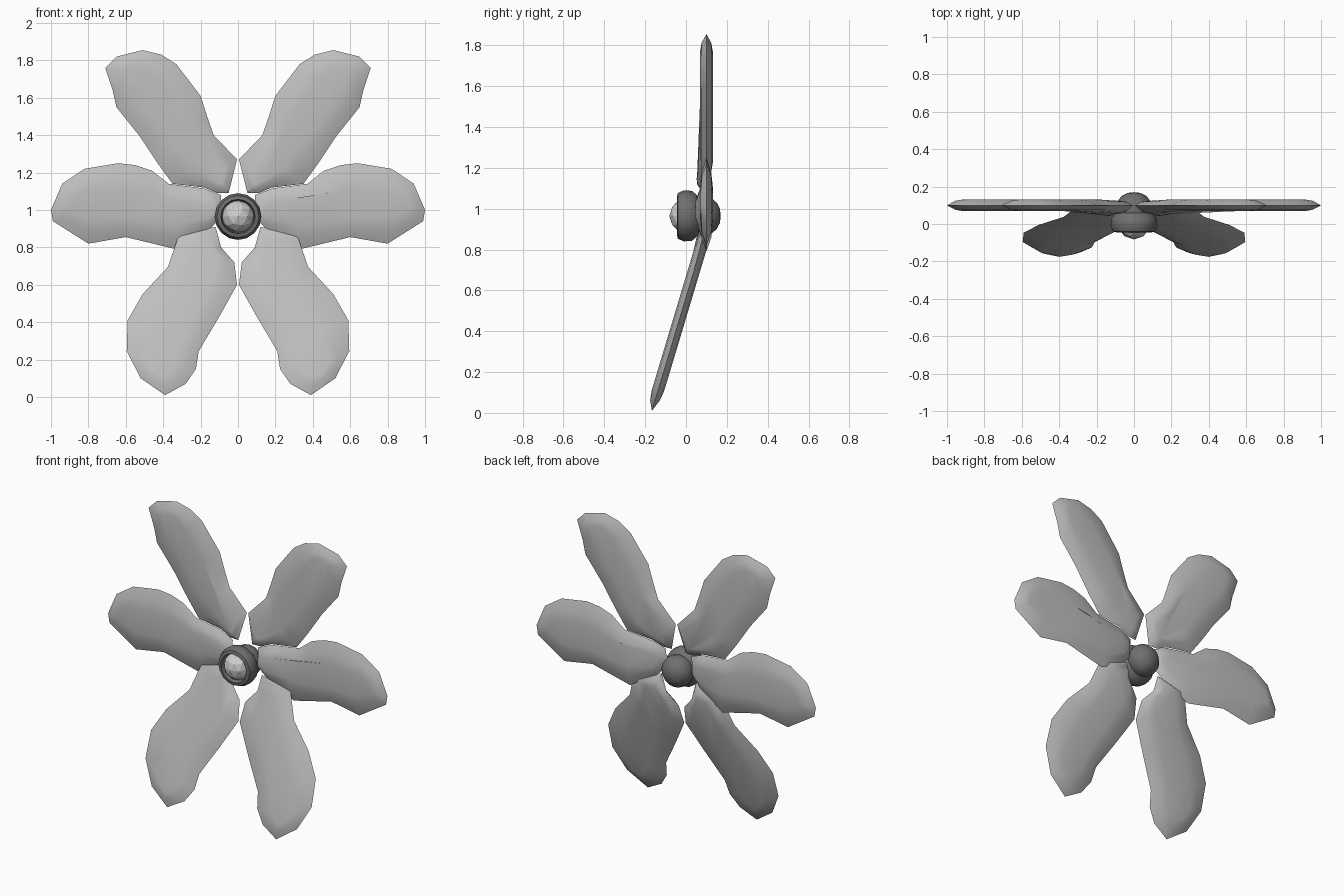
import bpy, bmesh, math
from mathutils import Vector

if "Cube" in bpy.data.objects:
    bpy.data.objects.remove(bpy.data.objects["Cube"])


def material(name, v):
    m = bpy.data.materials.new(name)
    m.diffuse_color = (v, v, v, 1)
    m.use_nodes = True
    m.node_tree.nodes["Principled BSDF"].inputs["Base Color"].default_value = m.diffuse_color
    return m


PETAL = material("petal light grey", 0.52)
DARK = material("calyx dark grey", 0.16)
BALL = material("centre pale grey", 0.62)
CZ = 0.965  # height of the flower centre


def finish(bm, name, mat, smooth=None):
    bmesh.ops.recalc_face_normals(bm, faces=bm.faces)
    me = bpy.data.meshes.new(name)
    bm.to_mesh(me)
    bm.free()
    me.materials.append(mat)
    ob = bpy.data.objects.new(name, me)
    bpy.context.collection.objects.link(ob)
    if smooth:
        bpy.ops.object.select_all(action='DESELECT')
        ob.select_set(True)
        bpy.context.view_layer.objects.active = ob
        bpy.ops.object.shade_smooth_by_angle(angle=math.radians(smooth))
    return ob


def petal(name, outline, base, tip, side, tilt):
    """Thin lens: sharp outline, swelling towards a central spine."""
    a, b = Vector(base), Vector(tip)
    d = b - a

    def ring_point(p, k):
        p = Vector(p)
        t = min(1, max(0, (p - a).dot(d) / d.length_squared))
        return p.lerp(a + d * t, k)

    def depth(p):
        r = math.hypot(p.x, p.y - CZ)
        y = 0.10 - 0.045 * max(0, 1 - r / 0.32)   # base dips forward
        if tilt:
            y = min(y, 0.085 - 0.30 * max(0, 0.85 - p.y))
        return y

    bm = bmesh.new()
    rings = []
    for k, off in ((0.62, -.031), (0.32, -.024), (0, 0), (0.32, .024), (0.62, .031)):
        pts = [ring_point(p, k) for p in outline]
        rings.append([bm.verts.new((p.x * side, depth(p) + off, p.y)) for p in pts])
    n = len(outline)
    for r0, r1 in zip(rings, rings[1:]):
        for i in range(n):
            j = (i + 1) % n
            bm.faces.new((r0[i], r0[j], r1[j], r1[i]))
    caps = [bm.faces.new(rings[0]), bm.faces.new(rings[-1])]
    bmesh.ops.triangulate(bm, faces=caps)
    finish(bm, name, PETAL, 50)


# Outlines of the right-hand petals (x, z), spine start, spine end, tilted
petals = {
    "upper_petal": ([(.05, 1.09), (.005, 1.27), (.13, 1.40), (.165, 1.50), (.20, 1.61),
                     (.33, 1.78), (.41, 1.83), (.51, 1.855), (.65, 1.82), (.71, 1.76),
                     (.67, 1.64), (.65, 1.55), (.53, 1.40), (.43, 1.25), (.35, 1.14),
                     (.18, 1.12), (.11, 1.09)], (.11, 1.18), (.55, 1.72), False),
    "side_petal": ([(.09, 1.08), (.18, 1.115), (.37, 1.14), (.46, 1.21), (.55, 1.24),
                    (.64, 1.25), (.82, 1.22), (.94, 1.14), (1.0, 1.0), (.99, .94),
                    (.80, .82), (.60, .855), (.33, .79), (.16, .89), (.09, .96)],
                   (.16, 1.0), (.86, 1.03), False),
    "lower_petal": ([(.12, .91), (.315, .87), (.375, .695), (.51, .55), (.59, .41),
                     (.595, .245), (.52, .10), (.39, .01), (.28, .07), (.225, .15),
                     (.21, .245), (.10, .43), (.005, .60), (.02, .72), (.09, .80)],
                    (.16, .78), (.42, .17), True),
}
for name, (outline, base, tip, tilt) in petals.items():
    for side, label in ((1, "right"), (-1, "left")):
        petal(f"{name}_{label}", outline, base, tip, side, tilt)

# Calyx: cup rim at the front, round dome behind, turned about the y axis
profile = [(0, -.005), (.085, -.005), (.092, -.045), (.112, -.04), (.125, -.01),
           (.122, .03), (.095, .06), (.10, .085), (.092, .12), (.065, .15),
           (.035, .166), (0, .17)]
bm = bmesh.new()
verts = [bm.verts.new((r, y, CZ)) for r, y in profile]
edges = [bm.edges.new(e) for e in zip(verts, verts[1:])]
bmesh.ops.spin(bm, geom=verts + edges, cent=(0, 0, CZ), axis=(0, 1, 0),
               angle=math.tau, steps=16)
bmesh.ops.remove_doubles(bm, verts=bm.verts, dist=0.0005)
finish(bm, "calyx", DARK, 40)

# Faceted centre ball
bm = bmesh.new()
bmesh.ops.create_icosphere(bm, subdivisions=2, radius=0.088)
bmesh.ops.translate(bm, verts=bm.verts, vec=(0, 0.006, CZ))
finish(bm, "centre_ball", BALL)
